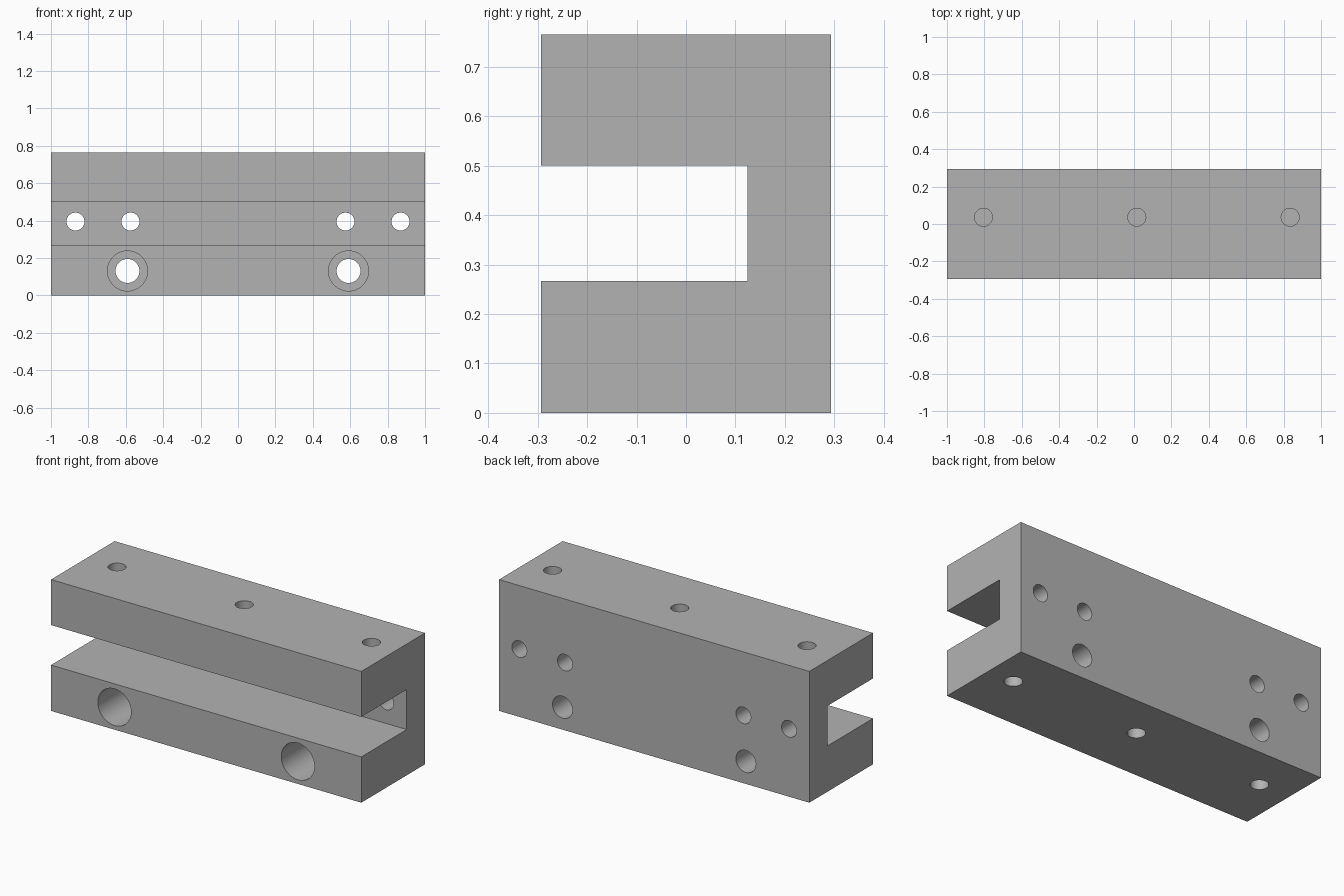
import bpy
import bmesh
import math

cube = bpy.data.objects.get("Cube")
if cube:
    bpy.data.objects.remove(cube, do_unlink=True)

HEIGHT, DEPTH, HALF = 0.765, 0.293, 1.0
SLOT_LOW, SLOT_HIGH, SLOT_BACK = 0.267, 0.5, 0.124

metal = bpy.data.materials.new("grey metal")
grey = (0.45, 0.45, 0.45, 1)
metal.use_nodes = True
metal.diffuse_color = grey
metal.node_tree.nodes["Principled BSDF"].inputs["Base Color"].default_value = grey

# C-shaped block: side profile extruded along x
profile = [(-DEPTH, 0), (DEPTH, 0), (DEPTH, HEIGHT), (-DEPTH, HEIGHT),
           (-DEPTH, SLOT_HIGH), (SLOT_BACK, SLOT_HIGH),
           (SLOT_BACK, SLOT_LOW), (-DEPTH, SLOT_LOW)]
bm = bmesh.new()
end = bm.faces.new([bm.verts.new((-HALF, y, z)) for y, z in profile])
extruded = bmesh.ops.extrude_face_region(bm, geom=[end])["geom"]
bmesh.ops.translate(bm, vec=(2 * HALF, 0, 0),
                    verts=[v for v in extruded if isinstance(v, bmesh.types.BMVert)])
bmesh.ops.recalc_face_normals(bm, faces=bm.faces)
mesh = bpy.data.meshes.new("slotted_block")
bm.to_mesh(mesh)
bm.free()
block = bpy.data.objects.new("slotted_block", mesh)
bpy.context.collection.objects.link(block)
mesh.materials.append(metal)

cutters = []


def drill(name, radius, length, centre, along_y=False):
    """Subtract a cylinder from the block."""
    bpy.ops.mesh.primitive_cylinder_add(
        vertices=48, radius=radius, depth=length, location=centre,
        rotation=(math.pi / 2 if along_y else 0, 0, 0))
    cutter = bpy.context.object
    cutter.name = name
    cutter.hide_render = True
    cutter.data.materials.append(metal)
    cutters.append(cutter)
    cut = block.modifiers.new(name, 'BOOLEAN')
    cut.operation = 'DIFFERENCE'
    cut.solver = 'EXACT'
    cut.object = cutter


# Blind holes in the top and the bottom
BLIND = 0.2
for x in (-0.805, 0.015, 0.835):
    for z in (0, HEIGHT):
        drill("blind_hole", 0.048, 2 * BLIND, (x, 0.036, z))

# Small holes through the web, and counterbored bolt holes in the lower arm
BORE_DEPTH = 0.35
for side in (-1, 1):
    for x in (0.575, 0.869):
        drill("web_hole", 0.048, 0.3, (side * x, 0.21, 0.395), True)
    drill("bolt_hole", 0.064, 1, (side * 0.591, 0, 0.131), True)
    drill("counterbore", 0.107, 2 * BORE_DEPTH, (side * 0.591, -DEPTH, 0.131), True)

# Apply the cuts and remove the cutters
bpy.ops.object.select_all(action='DESELECT')
block.select_set(True)
bpy.context.view_layer.objects.active = block
for name in [m.name for m in block.modifiers]:
    bpy.ops.object.modifier_apply(modifier=name)
for cutter in cutters:
    bpy.data.objects.remove(cutter, do_unlink=True)
bpy.ops.object.shade_smooth_by_angle(angle=math.radians(30))
